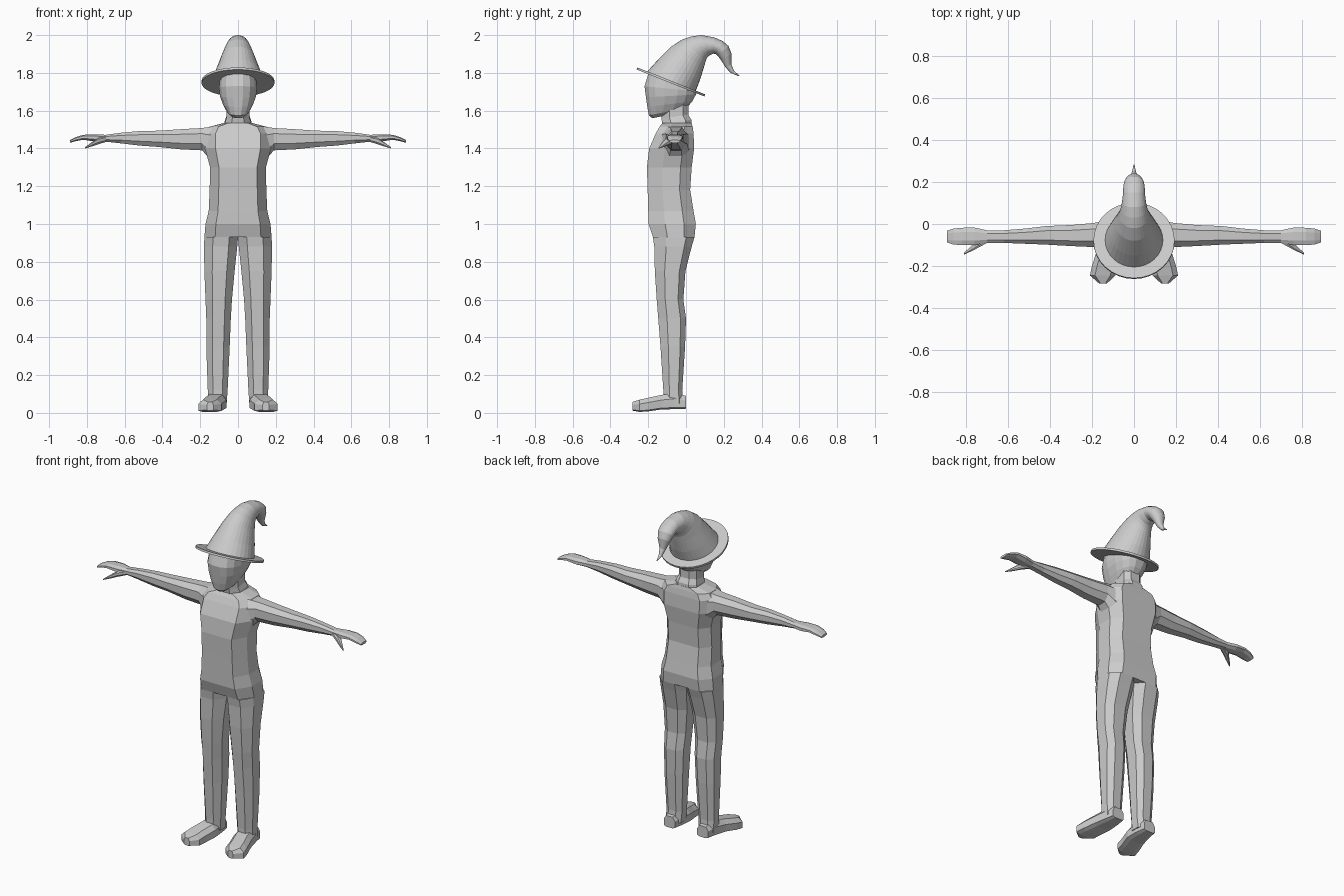
import bpy, bmesh, math
from mathutils import Vector

grey = bpy.data.materials.new("plain_grey")
grey.diffuse_color = (0.6, 0.6, 0.6, 1)


def loft(name, rings, mirror=False):
    """Skin a list of equal-length point rings, capping both ends."""
    bm = bmesh.new()
    loops = [[bm.verts.new(p) for p in ring] for ring in rings]
    n = len(loops[0])
    for a, b in zip(loops, loops[1:]):
        for i in range(n):
            j = (i + 1) % n
            bm.faces.new((a[i], a[j], b[j], b[i]))
    bm.faces.new(loops[0])
    bm.faces.new(loops[-1])
    bmesh.ops.recalc_face_normals(bm, faces=bm.faces)
    mesh = bpy.data.meshes.new(name)
    bm.to_mesh(mesh)
    bm.free()
    mesh.materials.append(grey)
    obj = bpy.data.objects.new(name, mesh)
    bpy.context.collection.objects.link(obj)
    if mirror:
        obj.modifiers.new("mirror", 'MIRROR')
    return obj


def octagon(u0, u1, v0, v1, cu=0.25, cv0=0.3, cv1=0.2):
    """Chamfered rectangle; cu, cv0, cv1 are chamfer fractions."""
    w, h = u1 - u0, v1 - v0
    a, b = u0 + cu * w, u1 - cu * w
    c, d = v0 + cv0 * h, v1 - cv1 * h
    return [(a, v0), (b, v0), (u1, c), (u1, d), (b, v1), (a, v1), (u0, d), (u0, c)]


def along_z(z, *box, **kw):
    return [(u, v, z) for u, v in octagon(*box, **kw)]


def along_x(x, *box, **kw):
    return [(x, u, v) for u, v in octagon(*box, **kw)]


def along_y(y, *box, **kw):
    return [(u, y, v) for u, v in octagon(*box, **kw)]


# Torso: height, half width, front, back
torso = [(0.93, 0.178, -0.175, 0.045), (1.00, 0.172, -0.198, 0.052),
         (1.07, 0.155, -0.20, 0.04), (1.18, 0.15, -0.203, 0.022),
         (1.30, 0.148, -0.207, 0.03), (1.40, 0.175, -0.195, 0.043),
         (1.48, 0.175, -0.16, 0.04), (1.515, 0.15, -0.14, 0.035),
         (1.535, 0.075, -0.125, 0.03)]
loft("torso", [along_z(z, -w, w, f, b, cu=0.16, cv0=0.35, cv1=0.25)
               for z, w, f, b in torso])

# Neck, tilted slightly forward
loft("neck", [[(x, y, z + 0.15 * (y + 0.05)) for x, y, z in along_z(h, -w, w, f, b)]
              for h, w, f, b in [(1.50, 0.075, -0.125, 0.03), (1.54, 0.07, -0.125, 0.028),
                                 (1.57, 0.06, -0.13, 0.012), (1.65, 0.06, -0.13, 0.012)]])

# Legs: height, inner, outer, front, back
legs = [(0.93, 0.0, 0.178, -0.175, 0.045), (0.88, 0.004, 0.18, -0.168, 0.03),
        (0.75, 0.018, 0.178, -0.165, -0.003), (0.60, 0.032, 0.172, -0.155, -0.014),
        (0.50, 0.038, 0.168, -0.147, 0.0), (0.35, 0.044, 0.168, -0.135, -0.005),
        (0.12, 0.055, 0.16, -0.12, -0.02), (0.05, 0.06, 0.16, -0.12, -0.015)]
loft("leg", [along_z(z, i, o, f, b, cu=0.26, cv0=0.32, cv1=0.2)
             for z, i, o, f, b in legs], True)

# Feet splayed outwards: y, inner, outer, bottom, top
feet = [(0.0, 0.075, 0.15, 0.022, 0.09), (-0.06, 0.065, 0.162, 0.02, 0.105),
        (-0.13, 0.062, 0.178, 0.018, 0.095), (-0.20, 0.08, 0.20, 0.008, 0.08),
        (-0.245, 0.088, 0.21, 0.005, 0.07), (-0.284, 0.13, 0.165, 0.012, 0.058)]
loft("foot", [along_y(y, i, o, b, t, cu=0.2, cv0=0.1, cv1=0.35)
              for y, i, o, b, t in feet], True)

# Arms and flat hands: x, front, back, bottom, top
arms = [(0.12, -0.14, 0.02, 1.31, 1.518), (0.19, -0.11, 0.005, 1.39, 1.508),
        (0.30, -0.105, -0.005, 1.395, 1.502), (0.42, -0.098, -0.01, 1.408, 1.494),
        (0.52, -0.094, -0.022, 1.415, 1.492), (0.62, -0.09, -0.03, 1.427, 1.483),
        (0.70, -0.09, -0.03, 1.436, 1.472), (0.76, -0.10, -0.017, 1.437, 1.475),
        (0.82, -0.10, -0.018, 1.446, 1.472), (0.86, -0.098, -0.022, 1.438, 1.46),
        (0.89, -0.088, -0.032, 1.43, 1.444)]
loft("arm", [along_x(x, f, b, lo, hi, cu=0.25, cv0=0.3, cv1=0.25)
             for x, f, b, lo, hi in arms], True)

# Thumbs
thumbs = [(0.69, -0.085, -0.05, 1.437, 1.465), (0.74, -0.112, -0.07, 1.422, 1.455),
          (0.77, -0.128, -0.10, 1.412, 1.436), (0.81, -0.146, -0.138, 1.400, 1.406)]
loft("thumb", [along_x(x, f, b, lo, hi) for x, f, b, lo, hi in thumbs], True)


# Head: height, half width, front, back, rise towards the back
def head_ring(z, w, front, back, rise):
    ring = []
    for i in range(16):
        t = 2 * math.pi * (i + 0.5) / 16
        c, s = math.cos(t), math.sin(t)
        x = w * math.copysign(abs(c) ** 0.8, c)
        y = (front + back) / 2 + (back - front) / 2 * math.copysign(abs(s) ** 0.85, s)
        ring.append((x, y, z + rise * (y - front)))
    return ring


head = [(1.56, 0.035, -0.18, -0.02, 0.2), (1.575, 0.058, -0.198, 0.005, 0.2),
        (1.62, 0.08, -0.207, 0.035, 0.12), (1.67, 0.097, -0.214, 0.055, 0.06),
        (1.73, 0.102, -0.222, 0.06, -0.1), (1.80, 0.098, -0.2, 0.045, -0.35)]
loft("head", [head_ring(*h) for h in head])

# Hat brim: thin tilted disc
centre = Vector((0, -0.08, 1.752))
side, slope = Vector((1, 0, 0)), Vector((0, -0.93, 0.369))
normal = Vector((0, 0.369, 0.93))
SEG = 32


def disc(mid, rx, half):
    return [mid + side * rx * math.cos(2 * math.pi * i / SEG)
            + half * math.sin(2 * math.pi * i / SEG) for i in range(SEG)]


loft("hat_brim", [disc(centre + normal * d, 0.193, slope * 0.193) for d in (-0.006, 0.006)])

# Hat crown: outer y, z, inner y, z, half width, bending back to a drooping tip
crown = [(-0.21, 1.802, 0.05, 1.70, 0.14), (-0.15, 1.868, 0.075, 1.765, 0.115),
         (-0.08, 1.938, 0.095, 1.83, 0.088), (-0.02, 1.977, 0.105, 1.865, 0.072),
         (0.03, 1.993, 0.11, 1.877, 0.064), (0.08, 2.0, 0.118, 1.888, 0.058),
         (0.15, 1.988, 0.143, 1.902, 0.052), (0.195, 1.968, 0.156, 1.90, 0.051),
         (0.225, 1.943, 0.168, 1.89, 0.048), (0.24, 1.905, 0.187, 1.865, 0.037),
         (0.24, 1.845, 0.21, 1.828, 0.018), (0.255, 1.81, 0.237, 1.80, 0.01),
         (0.284, 1.785, 0.28, 1.782, 0.002)]
rings = []
for y0, z0, y1, z1, w in crown:
    a, b = Vector((0, y0, z0)), Vector((0, y1, z1))
    rings.append(disc((a + b) / 2, w, (a - b) / 2))
loft("hat_crown", rings)
